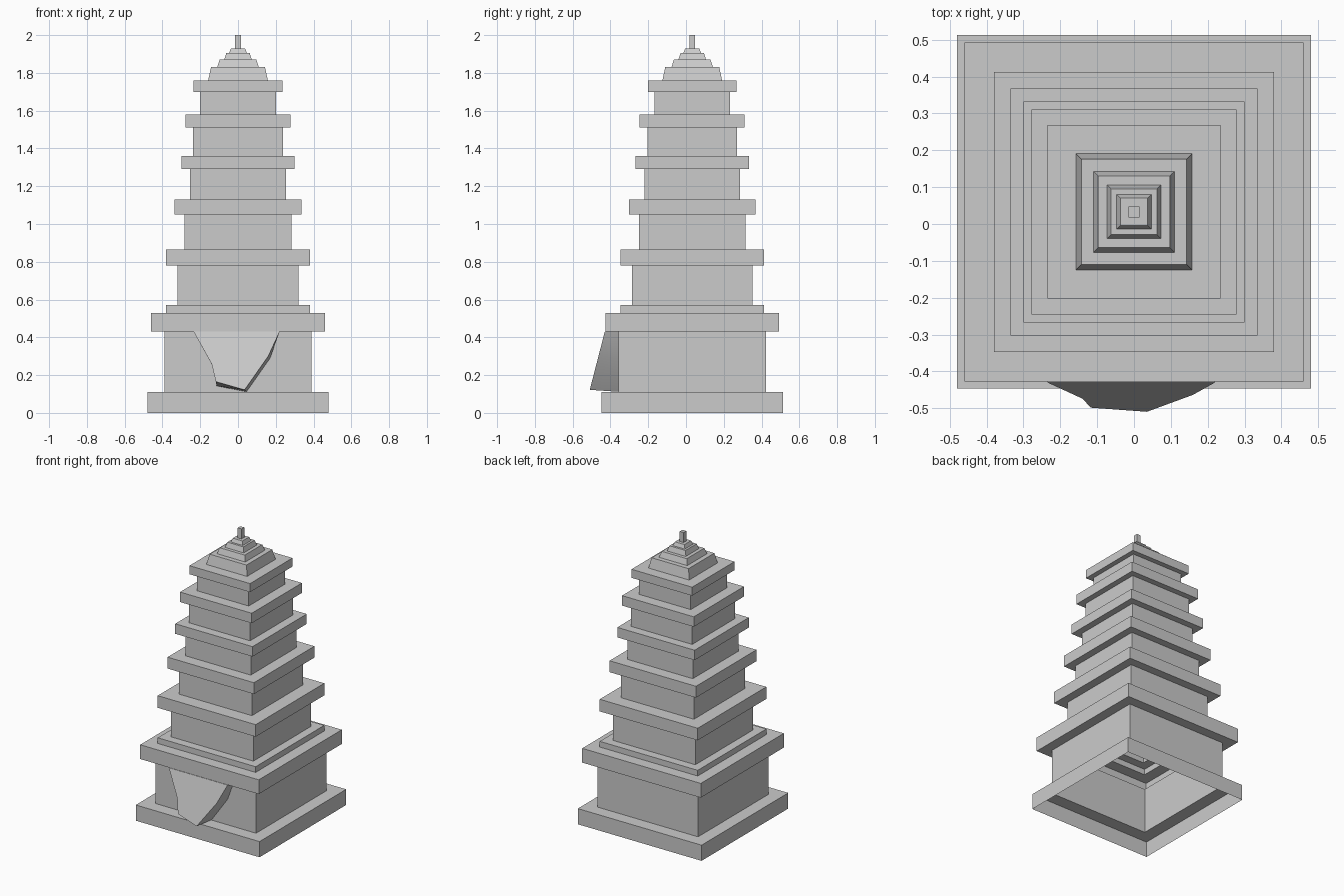
import bpy, bmesh, math

cube = bpy.data.objects.get("Cube")
if cube:
    bpy.data.objects.remove(cube, do_unlink=True)

CENTRE_Y = 0.033

stone = bpy.data.materials.new("grey stone")
stone.use_nodes = True
grey = (0.6, 0.6, 0.6, 1)
stone.diffuse_color = grey
stone.node_tree.nodes["Principled BSDF"].inputs["Base Color"].default_value = grey


def finish(name, bm):
    mesh = bpy.data.meshes.new(name)
    bm.to_mesh(mesh)
    bm.free()
    mesh.materials.append(stone)
    obj = bpy.data.objects.new(name, mesh)
    bpy.context.collection.objects.link(obj)
    return obj


def square_shell(name, profile, cap=False):
    """Hollow square shell through (half width, height) steps."""
    bm = bmesh.new()
    corners = ((-1, -1), (1, -1), (1, 1), (-1, 1))
    rings = [[bm.verts.new((sx * w, CENTRE_Y + sy * w, z)) for sx, sy in corners]
             for w, z in profile]
    for low, high in zip(rings, rings[1:]):
        for i in range(4):
            j = (i + 1) % 4
            bm.faces.new((low[i], low[j], high[j], high[i]))
    if cap:
        bm.faces.new(rings[-1])
    return finish(name, bm)


# Plinth, open underneath
square_shell("plinth", [(0.48, 0), (0.48, 0.11), (0.39, 0.11)])

# Storeys: wall half width, eave half width, wall bottom, eave bottom, eave top
storeys = [
    (0.39, 0.46, 0.11, 0.43, 0.53),
    (0.38, 0.38, 0.53, 0.57, 0.57),
    (0.32, 0.38, 0.57, 0.78, 0.865),
    (0.283, 0.335, 0.865, 1.05, 1.13),
    (0.253, 0.30, 1.13, 1.29, 1.36),
    (0.237, 0.278, 1.36, 1.51, 1.58),
    (0.20, 0.235, 1.58, 1.70, 1.76),
]
# Roof tiers: bottom half width, top half width, bottom, top
tiers = [
    (0.158, 0.143, 1.76, 1.83),
    (0.11, 0.097, 1.83, 1.87),
    (0.073, 0.062, 1.87, 1.905),
    (0.047, 0.037, 1.905, 1.93),
]
FINIAL = 0.015

next_widths = [s[0] for s in storeys[1:]] + [tiers[0][0]]
for n, ((wall, eave, z0, z1, z2), inner) in enumerate(zip(storeys, next_widths), 1):
    steps = [(wall, z0), (wall, z1)]
    if z2 > z1:
        steps += [(eave, z1), (eave, z2)]
    square_shell(f"storey_{n}", steps + [(inner, z2)])

next_widths = [t[0] for t in tiers[1:]] + [FINIAL]
for n, ((low, high, z0, z1), inner) in enumerate(zip(tiers, next_widths), 1):
    square_shell(f"roof_tier_{n}", [(low, z0), (high, z1), (inner, z1)])

square_shell("finial", [(FINIAL, 1.93), (FINIAL, 2.0)], cap=True)

# Sloping rock slab leaning on the front wall
front = [(-0.235, 0.43), (-0.14, 0.26), (-0.117, 0.165), (0.035, 0.122), (0.16, 0.30), (0.22, 0.43)]
back = [(-0.235, 0.43), (-0.135, 0.25), (-0.113, 0.143), (0.045, 0.112), (0.17, 0.29), (0.22, 0.43)]
bm = bmesh.new()
outer = [bm.verts.new((x, -0.43 - 0.258 * (0.43 - z), z)) for x, z in front]
inner = [bm.verts.new((x, CENTRE_Y - 0.39, z)) for x, z in back]
bm.faces.new(outer)
for i in range(len(outer)):
    j = (i + 1) % len(outer)
    bm.faces.new((outer[j], outer[i], inner[i], inner[j]))
bmesh.ops.recalc_face_normals(bm, faces=bm.faces)
slab = finish("front_slab", bm)
bpy.ops.object.select_all(action="DESELECT")
slab.select_set(True)
bpy.context.view_layer.objects.active = slab
bpy.ops.object.shade_smooth_by_angle(angle=math.radians(40))
